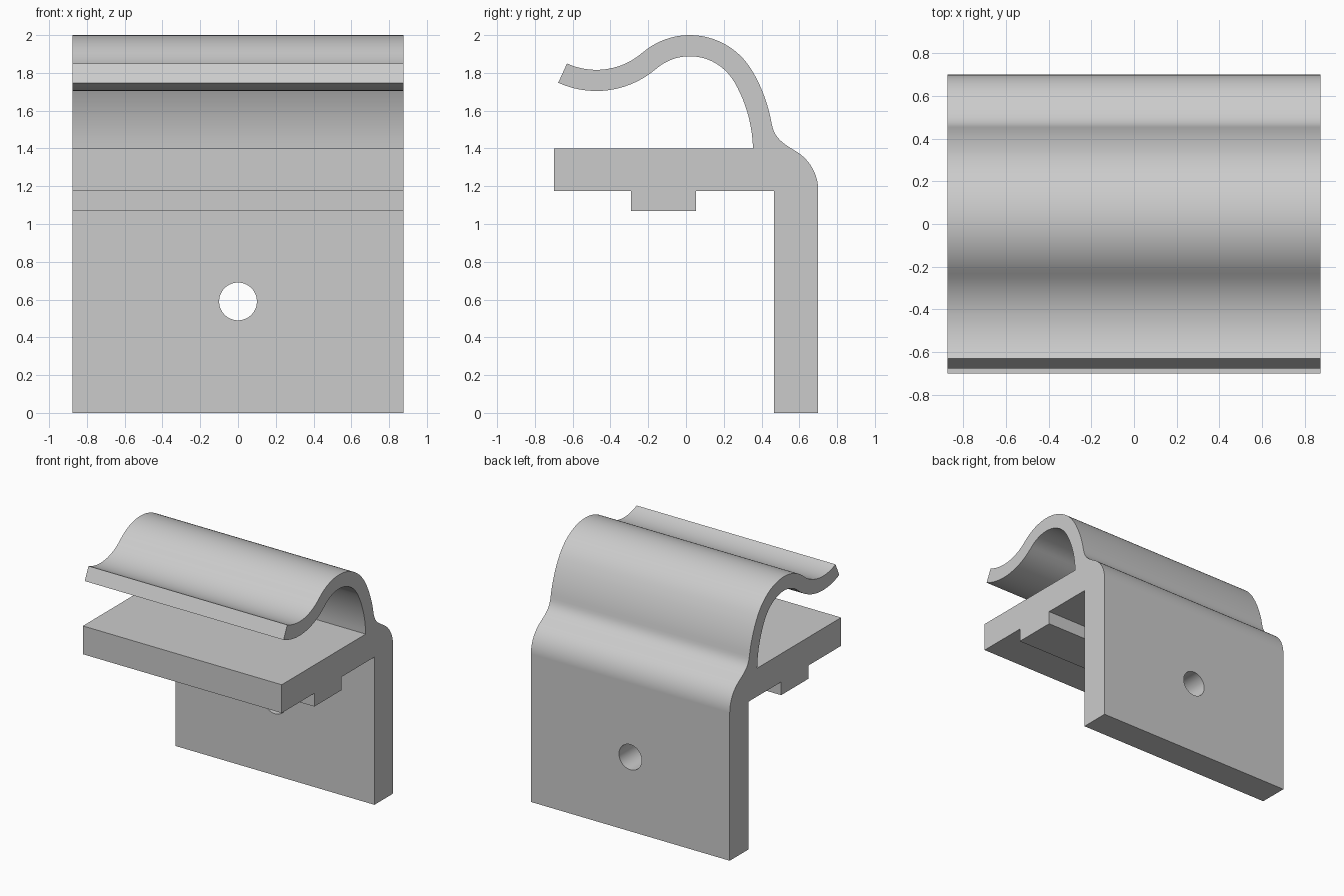
import bpy, bmesh, math

if "Cube" in bpy.data.objects:
    bpy.data.objects.remove(bpy.data.objects["Cube"])

HALF_WIDTH = 0.875


def arc(cx, cz, r, a0, a1, n):
    """Points on an arc in the side plane, angles in degrees."""
    pts = []
    for i in range(n + 1):
        a = math.radians(a0 + (a1 - a0) * i / n)
        pts.append((cx + r * math.cos(a), cz + r * math.sin(a)))
    return pts


def bezier(p0, p1, p2, p3, n):
    """Interior points of a cubic curve."""
    pts = []
    for i in range(1, n):
        t = i / n
        w = ((1 - t) ** 3, 3 * t * (1 - t) ** 2, 3 * t * t * (1 - t), t ** 3)
        pts.append(tuple(sum(k * p[j] for k, p in zip(w, (p0, p1, p2, p3))) for j in (0, 1)))
    return pts


# Upper side of the spring clip: lip trough, crown, back slope
outer = arc(-0.475, 2.19, 0.374, 245.5, 310.8, 14)
outer += arc(0.02, 1.617, 0.383, 130.8, 30, 24)[1:]
outer += arc(-0.39, 1.381, 0.857, 30, 10, 8)[1:]
# Concave neck, then rounded shoulder down to the mounting plate
shoulder = arc(0.46, 1.178, 0.24, 58, 0, 12)
outer += bezier(outer[-1], (0.468, 1.45), (0.519, 1.424), shoulder[0], 10) + shoulder

# Mounting plate, shelf underside with rib, shelf front
flat = [(0.70, 0), (0.465, 0), (0.465, 1.175), (0.053, 1.175), (0.053, 1.07),
        (-0.29, 1.07), (-0.29, 1.175), (-0.70, 1.175), (-0.70, 1.40)]

# Lower side of the clip, from the shelf back out to the lip
inner = arc(-0.39, 1.381, 0.745, 1.46, 30, 10)
inner += arc(0.02, 1.617, 0.271, 30, 130.8, 24)[1:]
inner += arc(-0.475, 2.19, 0.486, 310.8, 245.5, 14)[1:]

# Bracket: the side profile extruded across the width
bm = bmesh.new()
face = bm.faces.new([bm.verts.new((-HALF_WIDTH, y, z)) for y, z in outer + flat + inner])
ext = bmesh.ops.extrude_face_region(bm, geom=[face])
bmesh.ops.translate(bm, vec=(2 * HALF_WIDTH, 0, 0),
                    verts=[v for v in ext["geom"] if isinstance(v, bmesh.types.BMVert)])
bmesh.ops.recalc_face_normals(bm, faces=bm.faces)
mesh = bpy.data.meshes.new("clip_bracket")
bm.to_mesh(mesh)
bm.free()
bracket = bpy.data.objects.new("clip_bracket", mesh)
bpy.context.collection.objects.link(bracket)

grey = bpy.data.materials.new("grey")
grey.diffuse_color = (0.6, 0.6, 0.6, 1)
grey.use_nodes = True
grey.node_tree.nodes["Principled BSDF"].inputs["Base Color"].default_value = grey.diffuse_color
mesh.materials.append(grey)

# Screw hole through the mounting plate
bpy.ops.mesh.primitive_cylinder_add(vertices=48, radius=0.10, depth=0.6,
                                    location=(0, 0.58, 0.59), rotation=(math.pi / 2, 0, 0))
cutter = bpy.context.object
cutter.name = "hole_cutter"
cutter.hide_render = True
cutter.data.materials.append(grey)

bpy.ops.object.select_all(action='DESELECT')
bracket.select_set(True)
bpy.context.view_layer.objects.active = bracket
cut = bracket.modifiers.new("screw_hole", 'BOOLEAN')
cut.operation = 'DIFFERENCE'
cut.solver = 'EXACT'
cut.object = cutter
bpy.ops.object.modifier_apply(modifier=cut.name)
bpy.data.objects.remove(cutter, do_unlink=True)

# Smooth curves, crisp edges, flat plate faces
bpy.ops.object.shade_smooth_by_angle(angle=math.radians(30))
weighted = bracket.modifiers.new("flat_normals", 'WEIGHTED_NORMAL')
weighted.keep_sharp = True
